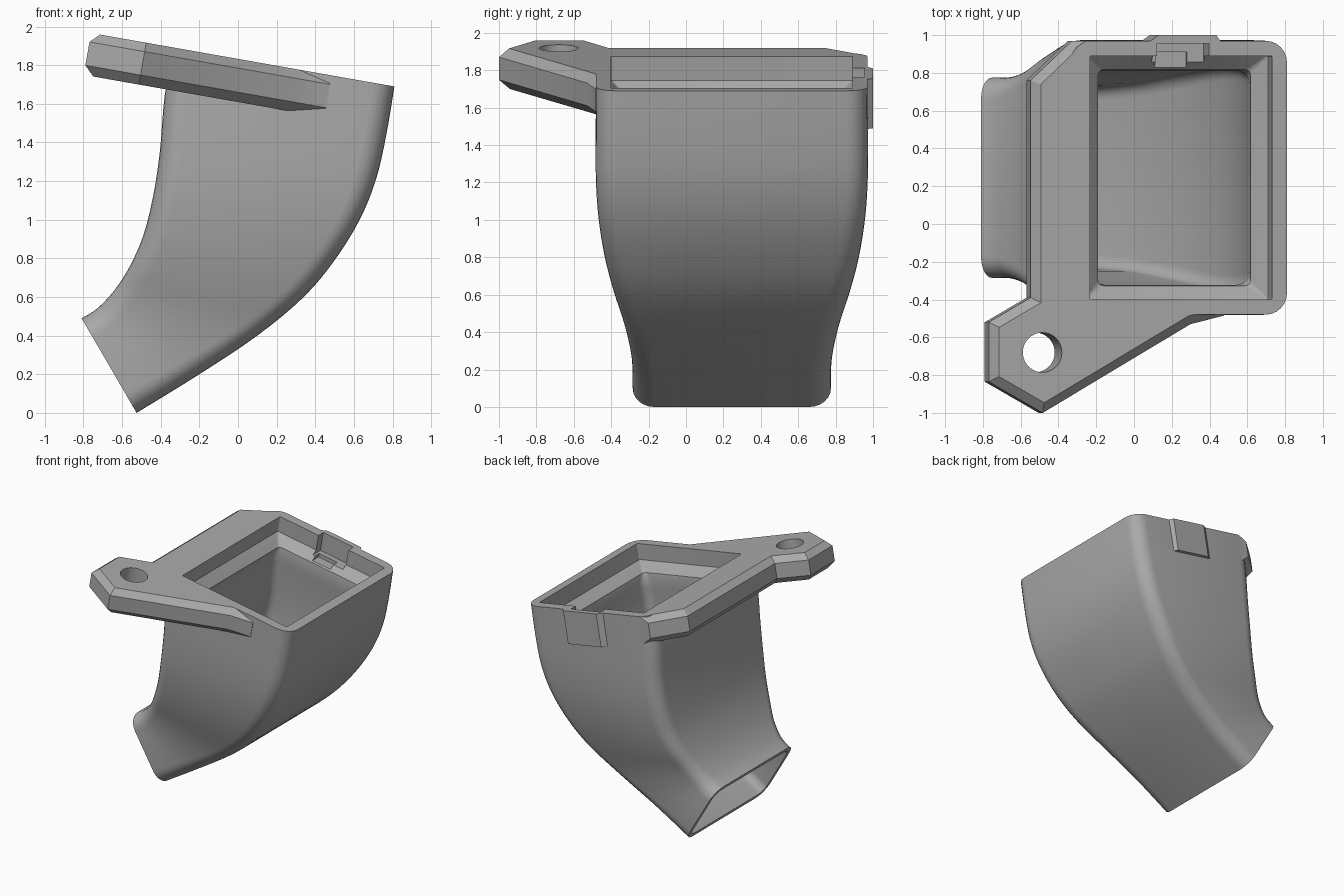
import bpy, bmesh, math
from mathutils import Vector, Matrix

cube = bpy.data.objects.get("Cube")
if cube:
    bpy.data.objects.remove(cube)

grey = bpy.data.materials.new("grey_plastic")
grey.use_nodes = True
colour = (0.4, 0.4, 0.4, 1)
grey.diffuse_color = colour
grey.node_tree.nodes["Principled BSDF"].inputs["Base Color"].default_value = colour

MID_Y = 0.245
# Tilted frame of the mounting face: origin on its upper right edge
FRAME = Matrix.Translation((0.81, 0, 1.69)) @ Matrix.Rotation(math.radians(10), 4, 'Y')


def make_object(name, bm):
    bmesh.ops.recalc_face_normals(bm, faces=bm.faces)
    mesh = bpy.data.meshes.new(name)
    bm.to_mesh(mesh)
    bm.free()
    mesh.materials.append(grey)
    obj = bpy.data.objects.new(name, mesh)
    bpy.context.collection.objects.link(obj)
    return obj


def section(ax, az, bx, bz, half, radius, corner=6):
    """Rounded rectangle spanning A to B in the xz plane and +-half in y."""
    a, b = Vector((ax, 0, az)), Vector((bx, 0, bz))
    centre, axis = (a + b) / 2, (b - a).normalized()
    length = (b - a).length / 2
    points = []
    for k, (sx, sy) in enumerate(((1, 1), (-1, 1), (-1, -1), (1, -1))):
        for i in range(corner + 1):
            t = math.pi / 2 * (k + i / corner)
            p = centre + axis * (sx * (length - radius) + radius * math.cos(t))
            p.y = MID_Y + sy * (half - radius) + radius * math.sin(t)
            points.append(p)
    return points


def loft(name, sections):
    bm = bmesh.new()
    rings = [[bm.verts.new(p) for p in s] for s in sections]
    n = len(rings[0])
    for lower, upper in zip(rings, rings[1:]):
        for i in range(n):
            j = (i + 1) % n
            bm.faces.new((lower[i], lower[j], upper[j], upper[i]))
    bm.faces.new(rings[0])
    bm.faces.new(rings[-1])
    return make_object(name, bm)


def prism(name, outline, low, high, chamfer=0, trim_y=None):
    """Extrude an outline along the normal of the mounting face."""
    bm = bmesh.new()
    face = bm.faces.new([bm.verts.new((u, y, low)) for u, y in outline])
    new = bmesh.ops.extrude_face_region(bm, geom=[face])["geom"]
    bmesh.ops.translate(bm, vec=(0, 0, high - low),
                        verts=[v for v in new if isinstance(v, bmesh.types.BMVert)])
    bmesh.ops.recalc_face_normals(bm, faces=bm.faces)
    if chamfer:
        rims = [e for e in bm.edges if abs(e.verts[0].co.z - e.verts[1].co.z) < 1e-5]
        bmesh.ops.bevel(bm, geom=rims, offset=chamfer, segments=1, affect='EDGES')
    if trim_y is not None:
        cut = bmesh.ops.bisect_plane(bm, geom=bm.verts[:] + bm.edges[:] + bm.faces[:],
                                     plane_co=(0, trim_y, 0), plane_no=(0, 1, 0),
                                     clear_outer=True)["geom_cut"]
        bmesh.ops.holes_fill(bm, edges=[e for e in cut if isinstance(e, bmesh.types.BMEdge)])
    bm.transform(FRAME)
    return make_object(name, bm)


def box(name, u0, u1, y0, y1, low, high):
    return prism(name, [(u0, y0), (u1, y0), (u1, y1), (u0, y1)], low, high)


def combine(obj, other, operation):
    mod = obj.modifiers.new(other.name, 'BOOLEAN')
    mod.operation, mod.object, mod.solver = operation, other, 'EXACT'
    bpy.context.view_layer.update()
    result = bpy.data.meshes.new_from_object(
        obj.evaluated_get(bpy.context.evaluated_depsgraph_get()))
    obj.modifiers.clear()
    obj.data = result
    bpy.data.objects.remove(other)


def smooth_path(keys, steps=4):
    """Catmull-Rom interpolation of the section values."""
    out = []
    for i in range(len(keys) - 1):
        p0, p1 = keys[max(i - 1, 0)], keys[i]
        p2, p3 = keys[i + 1], keys[min(i + 2, len(keys) - 1)]
        for s in range(steps):
            t = s / steps
            out.append([0.5 * (2 * b + (c - a) * t + (2 * a - 5 * b + 4 * c - d) * t * t
                               + (3 * b - a - 3 * c + d) * t ** 3)
                        for a, b, c, d in zip(p0, p1, p2, p3)])
    return out + [list(keys[-1])]


# Duct path: inner wall x, z, outer wall x, z, half width
path = smooth_path([
    (-0.335, 1.892, 0.81, 1.69, 0.725),
    (-0.38, 1.64, 0.768, 1.44, 0.727),
    (-0.405, 1.35, 0.715, 1.21, 0.727),
    (-0.44, 1.12, 0.63, 1.0, 0.713),
    (-0.49, 0.92, 0.50, 0.79, 0.68),
    (-0.56, 0.76, 0.34, 0.6, 0.632),
    (-0.64, 0.635, 0.10, 0.4, 0.572),
    (-0.73, 0.54, -0.20, 0.2, 0.535),
    (-0.81, 0.49, -0.525, 0.0, 0.53)])

# Outer shell, started a little above the mounting face and trimmed later
first = path[0]
above = [first[0] + 0.007, first[1] + 0.04, first[2] + 0.007, first[3] + 0.04, first[4]]
duct = loft("fan_duct", [section(*s, 0.115) for s in [above] + path])

# Mounting plate with the screw lug
plate = prism("mounting_plate", [
    (-1.01, 1.1), (-1.37, 0.76), (-1.37, -0.39), (-1.595, -0.52), (-1.595, -0.835),
    (-1.305, -1.0), (-0.51, -0.53), (-0.33, -0.485), (-0.33, 1.1)],
    -0.22, 0.003, chamfer=0.05, trim_y=0.969)
combine(duct, plate, 'UNION')

# Clip housing on the back
clip = prism("clip_housing", [(-0.74, 0.965), (-0.69, 1.0), (-0.38, 1.0), (-0.355, 0.965),
                              (-0.355, 0.9), (-0.74, 0.9)], -0.27, 0.003)
combine(duct, clip, 'UNION')

# Level top face
combine(duct, box("top_trim", -2, 0.5, -1.5, 1.5, 0, 0.3), 'DIFFERENCE')


# Airway: square recess, sloped ledge, then the tapering passage
def level(u0, u1, w, half, radius):
    a, b = FRAME @ Vector((u0, 0, w)), FRAME @ Vector((u1, 0, w))
    return section(a.x, a.z, b.x, b.z, half, radius)


airway = [level(-1.06, -0.08, 0.05, 0.645, 0.008), level(-1.06, -0.08, -0.13, 0.645, 0.008),
          level(-0.98, -0.16, -0.2, 0.572, 0.03)]
inner = path[4:]
for i, (ax, az, bx, bz, half) in enumerate(inner):
    wall = 0.16 - 0.12 * i / (len(inner) - 1)
    step = Vector((bx - ax, bz - az)).normalized() * wall
    airway.append(section(ax + step.x, az + step.y, bx - step.x, bz - step.y,
                          half - wall, 0.07))
airway.append([p + Vector((-0.06, 0, -0.035)) for p in airway[-1]])
combine(duct, loft("airway", airway), 'DIFFERENCE')

# Clip slot and its deeper notch
combine(duct, box("clip_slot", -0.70, -0.42, 0.85, 0.955, -0.16, 0.1), 'DIFFERENCE')
combine(duct, box("clip_notch", -0.68, -0.51, 0.78, 0.91, -0.19, 0.1), 'DIFFERENCE')

# Screw hole
hole = [(-1.315 + 0.105 * math.cos(k * math.pi / 20), -0.68 + 0.105 * math.sin(k * math.pi / 20))
        for k in range(40)]
combine(duct, prism("screw_hole", hole, -0.4, 0.2), 'DIFFERENCE')

bpy.ops.object.select_all(action='DESELECT')
duct.select_set(True)
bpy.context.view_layer.objects.active = duct
bpy.ops.object.shade_smooth_by_angle(angle=math.radians(30))
